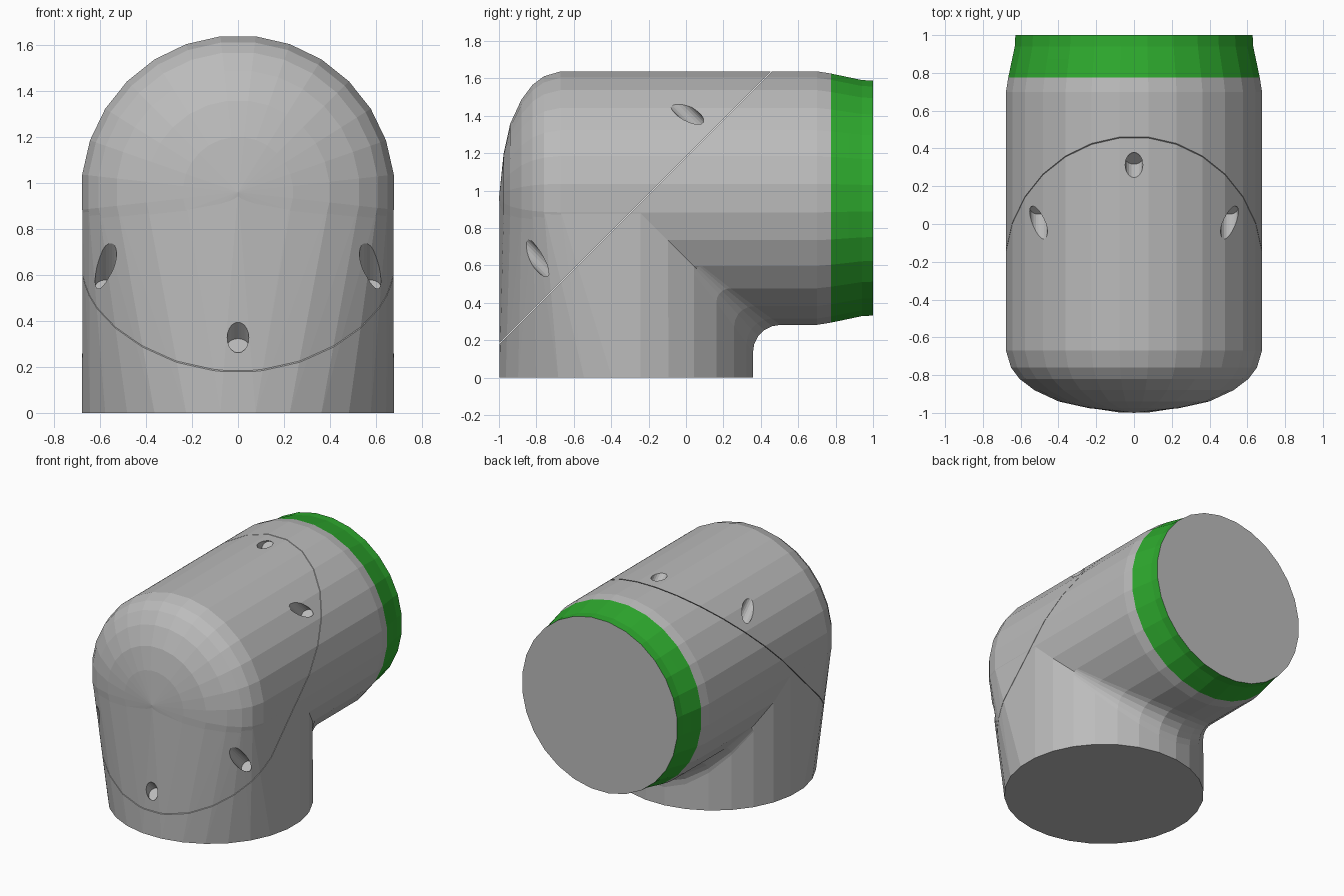
import bpy, bmesh
from math import sin, cos, pi, radians
from mathutils import Vector, Matrix

cube = bpy.data.objects.get("Cube")
if cube:
    bpy.data.objects.remove(cube, do_unlink=True)

SEG = 28
R = 0.682          # pipe radius
AXIS_Z = 0.96      # height of the horizontal pipe axis
AXIS_Y = -0.32     # depth of the vertical pipe axis
BAND_Y = 0.775     # where the coloured end band starts


def material(name, rgb):
    m = bpy.data.materials.new(name)
    m.use_nodes = True
    m.diffuse_color = (*rgb, 1)
    m.node_tree.nodes["Principled BSDF"].inputs["Base Color"].default_value = (*rgb, 1)
    return m


grey = material("light grey", (0.5, 0.5, 0.5))
green = material("green", (0.027, 0.4, 0.027))


def finish(name, bm):
    bmesh.ops.recalc_face_normals(bm, faces=bm.faces)
    mesh = bpy.data.meshes.new(name)
    bm.to_mesh(mesh)
    bm.free()
    ob = bpy.data.objects.new(name, mesh)
    bpy.context.collection.objects.link(ob)
    return ob


def angles():
    return [2 * pi * (i + 0.5) / SEG for i in range(SEG)]


def ring_y(r, y):
    return [Vector((r * sin(a), y, AXIS_Z + r * cos(a))) for a in angles()]


def ring_z(r, z):
    return [Vector((r * sin(a), AXIS_Y + r * cos(a), z)) for a in angles()]


def combine(target, cutter, operation):
    mod = target.modifiers.new("cut", 'BOOLEAN')
    mod.operation = operation
    mod.solver = 'EXACT'
    mod.object = cutter
    bpy.context.view_layer.objects.active = target
    bpy.ops.object.modifier_apply(modifier=mod.name)
    bpy.data.objects.remove(cutter, do_unlink=True)


# Horizontal pipe with a domed front and a tapered rear end: (radius, y)
dome = [(0.24, -0.975), (0.40, -0.94), (0.53, -0.88), (0.61, -0.82),
        (0.655, -0.76), (R, -0.67)]
tail = [(R, 0.70), (0.67, BAND_Y), (0.65, 0.87), (0.635, 0.94), (0.632, 1.0)]

bm = bmesh.new()
rings = [[bm.verts.new(p) for p in ring_y(r, y)] for r, y in dome + tail]
tip = bm.verts.new((0, -1, AXIS_Z))
for i in range(SEG):
    j = (i + 1) % SEG
    bm.faces.new((tip, rings[0][i], rings[0][j]))
    for a, b in zip(rings, rings[1:]):
        bm.faces.new((a[i], b[i], b[j], a[j]))
bm.faces.new(rings[-1])
elbow = finish("elbow_body", bm)

# Vertical pipe, blended into the dome as a convex skin
SHRINK = 0.998
points = ring_z(R, 0)
points += [p for p in ring_z(R * SHRINK, AXIS_Z) if p.y > AXIS_Y]
for r, y in dome + [(R, AXIS_Y)]:
    points += ring_y(r * SHRINK, y * SHRINK)
points.append(Vector((0, -SHRINK, AXIS_Z)))
bm = bmesh.new()
for p in points:
    bm.verts.new(p)
hull = bmesh.ops.convex_hull(bm, input=bm.verts[:])
inside = {g for g in hull["geom_interior"] + hull["geom_unused"]
          if isinstance(g, bmesh.types.BMVert)}
bmesh.ops.delete(bm, geom=list(inside), context='VERTS')
combine(elbow, finish("vertical_pipe", bm), 'UNION')

# Thin diagonal seam between the two half shells
tilt = Matrix.Rotation(radians(45), 4, 'X')   # local z becomes (0, -1, 1)
bm = bmesh.new()
bmesh.ops.create_cube(bm, size=1, matrix=Matrix.Translation((0, 0, 1.18)) @ tilt
                      @ Matrix.Diagonal((4, 4, 0.004, 1)))
combine(elbow, finish("seam_cutter", bm), 'DIFFERENCE')

# Six blind screw holes square to the seam: (x, y + z at the floor)
holes = [(0, 1.95), (0, -0.67)]
for side in (-1, 1):
    holes += [(side * 0.505, 1.42), (side * 0.575, -0.16)]
FLOOR = 1.25       # z - y on the hole floors
DEPTH = 0.6
for x, s in holes:
    base = Vector((x, (s - FLOOR) / 2, (s + FLOOR) / 2))
    bm = bmesh.new()
    bmesh.ops.create_cone(bm, cap_ends=True, segments=20, radius1=0.047,
                          radius2=0.047, depth=DEPTH,
                          matrix=Matrix.Translation(base) @ tilt
                          @ Matrix.Translation((0, 0, DEPTH / 2)))
    combine(elbow, finish("hole_cutter", bm), 'DIFFERENCE')

# Coloured band round the rear end, plain cap
elbow.data.materials.clear()
elbow.data.materials.append(grey)
elbow.data.materials.append(green)
for f in elbow.data.polygons:
    f.material_index = int(f.center.y > BAND_Y and f.normal.y < 0.9)
    f.use_smooth = False

# Small concave fillet in the inner corner, fading out to both sides
STEPS = 5
bm = bmesh.new()
strips = []
for k in range(-5, 5):
    c = cos(2 * pi * (k + 0.5) / SEG)
    x = R * sin(2 * pi * (k + 0.5) / SEG)
    size = 0.15 * c * c
    y0, z0 = AXIS_Y + R * c + size, AXIS_Z - R * c - size
    arc = [pi / 2 * t / STEPS for t in range(STEPS + 1)]
    strips.append([bm.verts.new((x, y0 - size * cos(t), z0 + size * sin(t)))
                   for t in arc])
for a, b in zip(strips, strips[1:]):
    for t in range(STEPS):
        bm.faces.new((a[t], a[t + 1], b[t + 1], b[t]))
fillet = finish("inner_fillet", bm)
# Face the fillet outward, down and to the rear
if sum(f.normal.y - f.normal.z for f in fillet.data.polygons) < 0:
    fillet.data.flip_normals()
fillet.data.materials.append(grey)
